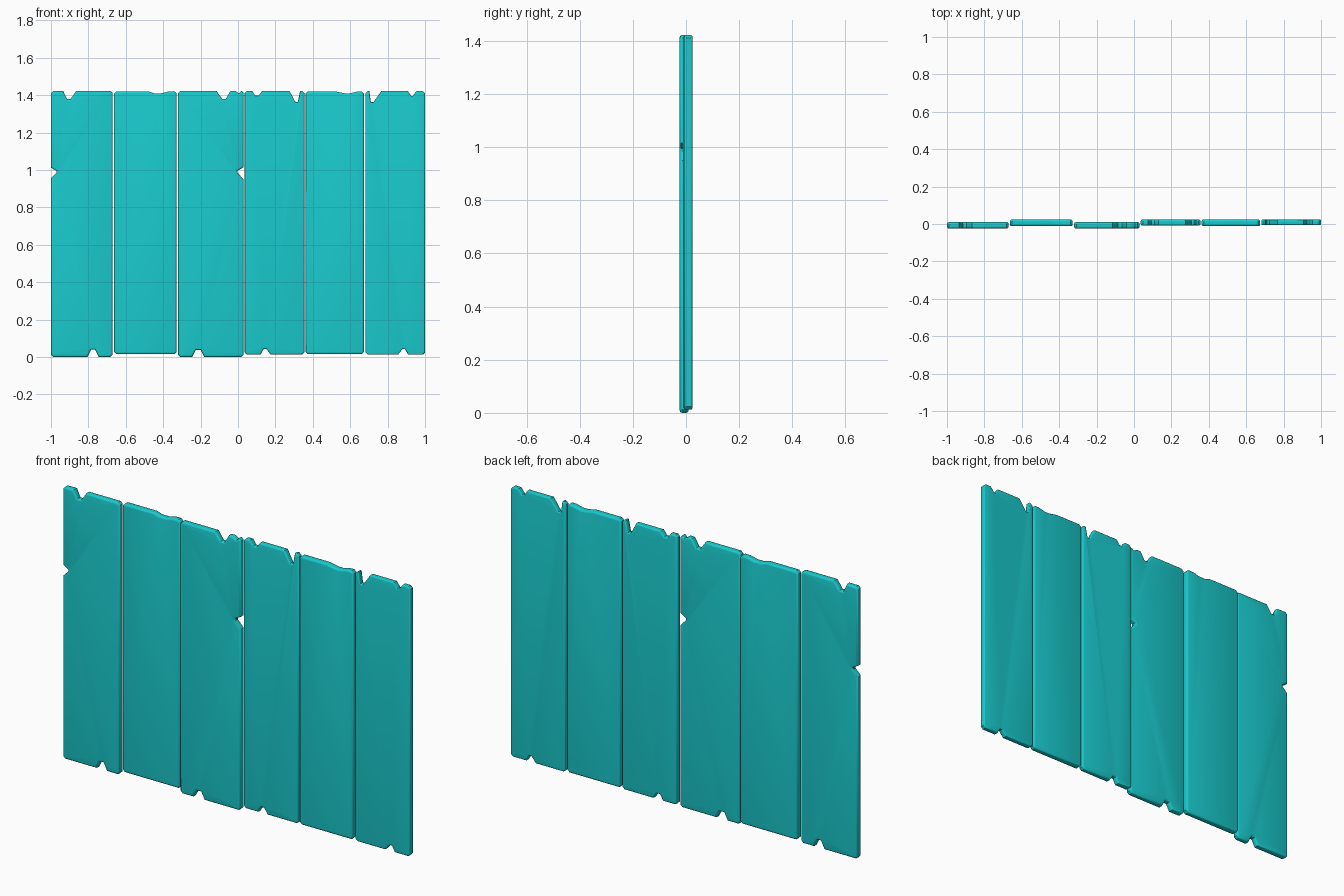
import bpy, bmesh

if "Cube" in bpy.data.objects:
    bpy.data.objects.remove(bpy.data.objects["Cube"])

mat = bpy.data.materials.new("teal_paint")
mat.diffuse_color = (0.01, 0.60, 0.62, 1)
mat.use_nodes = True
mat.node_tree.nodes["Principled BSDF"].inputs["Base Color"].default_value = mat.diffuse_color

C = 0.012  # corner chamfer


def plank(name, x0, x1, z0, z1, y0, y1, top=(), bottom=(), left=(), right=()):
    """Extrude a chipped outline; chips are (position, depth) points along each edge."""
    pts = [(x0 + C, z0)]
    pts += [(x, z0 + d) for x, d in bottom]
    pts += [(x1 - C, z0), (x1, z0 + C)]
    pts += [(x1 - d, z) for z, d in right]
    pts += [(x1, z1 - C), (x1 - C, z1)]
    pts += [(x, z1 - d) for x, d in reversed(top)]
    pts += [(x0 + C, z1), (x0, z1 - C)]
    pts += [(x0 + d, z) for z, d in reversed(left)]
    pts += [(x0, z0 + C)]

    bm = bmesh.new()
    front = bm.faces.new([bm.verts.new((x, y0, z)) for x, z in pts])
    ext = bmesh.ops.extrude_face_region(bm, geom=[front], use_keep_orig=True)
    for v in ext["geom"]:
        if isinstance(v, bmesh.types.BMVert):
            v.co.y = y1
    bmesh.ops.recalc_face_normals(bm, faces=bm.faces)
    # round the front and back rims
    rim = [e for e in bm.edges if abs(e.verts[0].co.y - e.verts[1].co.y) < 1e-5]
    bmesh.ops.bevel(bm, geom=rim, offset=0.01, segments=3, profile=0.5,
                    affect='EDGES', clamp_overlap=True)
    bmesh.ops.triangulate(bm, faces=[f for f in bm.faces if len(f.verts) > 4])
    bmesh.ops.recalc_face_normals(bm, faces=bm.faces)
    me = bpy.data.meshes.new(name)
    bm.to_mesh(me)
    bm.free()
    me.materials.append(mat)
    ob = bpy.data.objects.new(name, me)
    bpy.context.collection.objects.link(ob)
    bpy.context.view_layer.objects.active = ob
    ob.select_set(True)
    bpy.ops.object.shade_smooth_by_angle(angle=0.6)
    ob.select_set(False)


def chip(a, b, c, d, depth):
    """Flat-tipped notch from a to d with its tip between b and c."""
    return [(a, 0), (b, depth), (c, depth), (d, 0)]


# left to right
plank("plank_1", -1.0, -0.67, 0.0, 1.423, -0.024, 0.01,
      top=chip(-0.935, -0.915, -0.895, -0.865, 0.043),
      bottom=chip(-0.805, -0.785, -0.765, -0.745, 0.04),
      left=[(0.955, 0), (0.985, 0.03), (0.995, 0.03), (1.012, 0)])
plank("plank_2", -0.663, -0.328, 0.015, 1.42, -0.012, 0.024,
      top=[(-0.48, 0), (-0.45, 0.01), (-0.41, 0.01), (-0.37, 0)])
plank("plank_3", -0.32, 0.03, 0.0, 1.423, -0.024, 0.01,
      top=chip(-0.115, -0.085, -0.065, -0.04, 0.043) + [(-0.015, 0), (0.005, 0.013)],
      bottom=chip(-0.245, -0.225, -0.2, -0.18, 0.038),
      right=[(0.95, 0), (0.985, 0.033), (0.995, 0.033), (1.015, 0)])
plank("plank_4", 0.036, 0.355, 0.012, 1.423, -0.008, 0.024,
      top=chip(0.075, 0.093, 0.11, 0.13, 0.026) + chip(0.275, 0.307, 0.32, 0.332, 0.06),
      bottom=chip(0.12, 0.137, 0.153, 0.175, 0.03))
plank("plank_5", 0.362, 0.674, 0.015, 1.42, -0.012, 0.024,
      top=[(0.52, 0), (0.57, 0.01), (0.6, 0.01), (0.64, 0)])
plank("plank_6", 0.682, 1.0, 0.012, 1.423, -0.006, 0.024,
      top=chip(0.702, 0.71, 0.725, 0.767, 0.06) + chip(0.907, 0.925, 0.935, 0.955, 0.027),
      bottom=chip(0.855, 0.88, 0.893, 0.91, 0.03))
